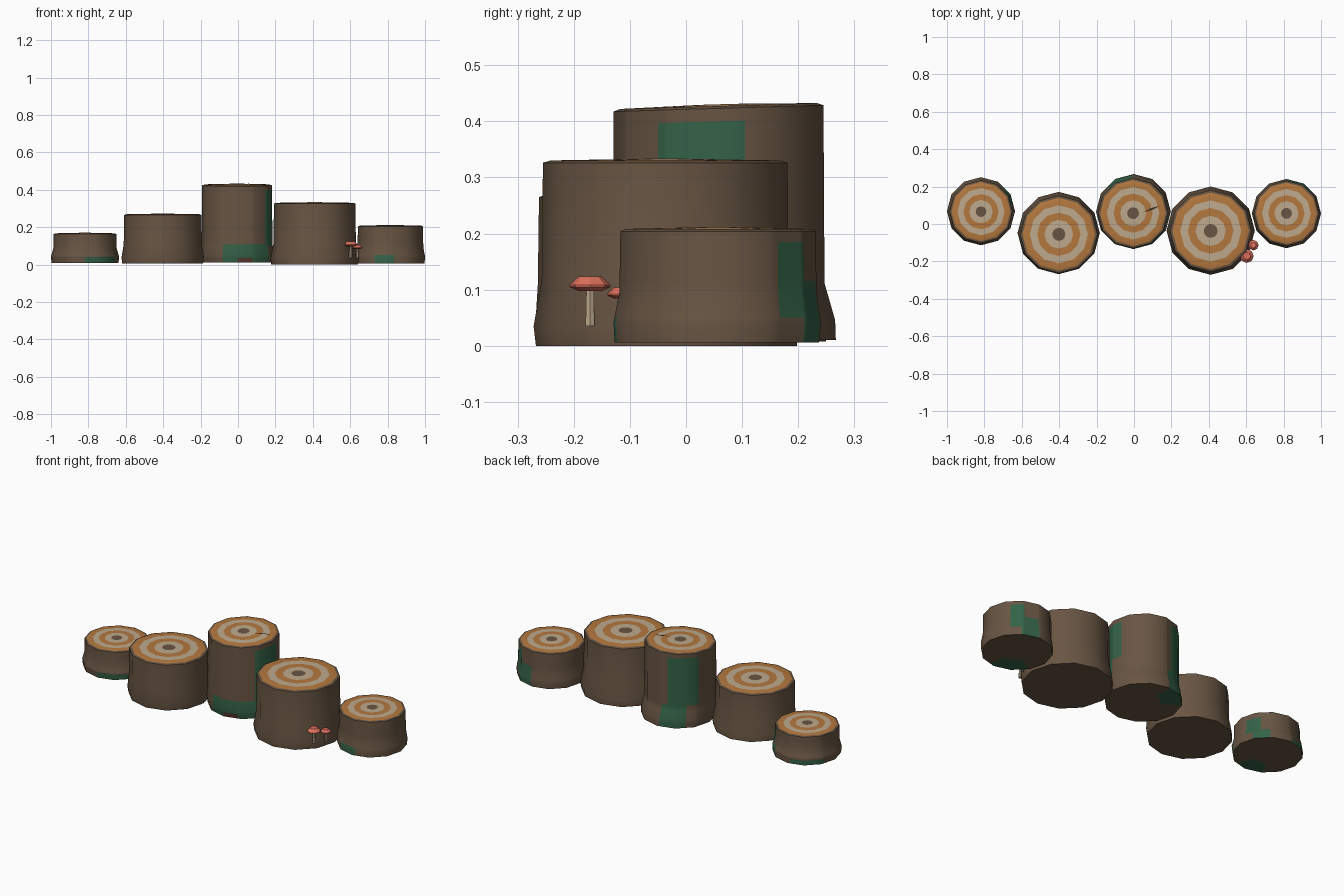
import bpy, bmesh, math
from mathutils import Vector

if "Cube" in bpy.data.objects:
    bpy.data.objects.remove(bpy.data.objects["Cube"])

SIDES = 12


def material(name, rgb):
    lin = [((c / 255 + 0.055) / 1.055) ** 2.4 for c in rgb]
    mat = bpy.data.materials.new(name)
    mat.use_nodes = True
    mat.diffuse_color = (*lin, 1)
    mat.node_tree.nodes["Principled BSDF"].inputs["Base Color"].default_value = (*lin, 1)
    return mat


bark = material("bark brown", (104, 85, 67))
ochre = material("ochre ring", (180, 120, 62))
cream = material("cream ring", (190, 170, 142))
moss = material("moss green", (52, 98, 72))
rust = material("rust spot", (92, 58, 48))
red = material("mushroom red", (222, 112, 92))
dark = material("crack brown", (62, 47, 36))
BARK, OCHRE, CREAM, MOSS, RUST = range(5)


def finish(name, bm, mats, angle=40):
    mesh = bpy.data.meshes.new(name)
    bmesh.ops.recalc_face_normals(bm, faces=bm.faces)
    bm.to_mesh(mesh)
    bm.free()
    ob = bpy.data.objects.new(name, mesh)
    bpy.context.collection.objects.link(ob)
    for m in mats:
        mesh.materials.append(m)
    bpy.ops.object.select_all(action="DESELECT")
    ob.select_set(True)
    bpy.context.view_layer.objects.active = ob
    bpy.ops.object.shade_smooth_by_angle(angle=math.radians(angle))
    return ob


def polygon_scale(deg):
    # distance to the edge of a unit polygon in a given direction
    step = 360 / SIDES
    half = math.radians(step / 2)
    return math.cos(half) / math.cos(math.radians(deg % step) - half)


def stump(name, base, top, r_base, r_top, z0, flare, height, tilt=0, patches=(), under=()):
    """Flared trunk with ringed top; patches are (angle, angle, z, z, material)."""
    profile = [(z0, r_base * 0.985), (z0 + 0.035, r_base), (flare, r_top * 1.01), (height, r_top)]
    cuts = {i * 360 / SIDES - 180 for i in range(SIDES)}
    cuts |= {a for p in patches for a in p[:2]} | {a for p in under for a in p}
    cuts = sorted(cuts)
    levels = sorted({p[0] for p in profile}
                    | {z for p in patches for z in p[2:4] if z0 + 0.004 < z < height})

    def radius(z):
        for (za, ra), (zb, rb) in zip(profile, profile[1:]):
            if z <= zb:
                return ra + (rb - ra) * (z - za) / (zb - za)
        return r_top

    bm = bmesh.new()

    def loop(r, z):
        t = min(1, max(0, (z - z0) / (flare - z0)))
        cx, cy = (b + (e - b) * t for b, e in zip(base, top))
        lean = tilt * min(1, (z - z0) / (height - z0))
        ring = []
        for a in cuts:
            d = r * polygon_scale(a)
            y = d * math.sin(math.radians(a))
            ring.append(bm.verts.new((cx + d * math.cos(math.radians(a)), cy + y, z + lean * y)))
        return ring

    def bridge(lower, upper, rule):
        n = len(cuts)
        for i in range(n):
            j = (i + 1) % n
            end = cuts[j] if j else 180
            f = bm.faces.new((lower[i], lower[j], upper[j], upper[i]))
            f.material_index = rule((cuts[i] + end) / 2)

    def wall_rule(z):
        def rule(a):
            hits = [p[4] for p in patches if p[0] < a < p[1] and p[2] < z < p[3]]
            return hits[-1] if hits else BARK
        return rule

    # underside
    start = loop(radius(z0), z0)
    inner = loop(radius(z0) * 0.45, z0)
    bridge(inner, start, lambda a: MOSS if any(p[0] < a < p[1] for p in under) else BARK)
    bm.faces.new(list(reversed(inner)))
    # wall
    ring = start
    for za, zb in zip(levels, levels[1:]):
        nxt = loop(radius(zb), zb)
        bridge(ring, nxt, wall_rule((za + zb) / 2))
        ring = nxt
    # bark rim, growth rings and heart
    for part, mat in ((0.94, BARK), (0.75, OCHRE), (0.56, CREAM), (0.37, OCHRE), (0.17, CREAM)):
        nxt = loop(r_top * part, height + 0.004 + 0.004 * (1 - part))
        bridge(ring, nxt, lambda a: mat)
        ring = nxt
    bm.faces.new(ring)
    return finish(name, bm, [bark, ochre, cream, moss, rust])


stump("far_right_stump", (-0.818, 0.07), (-0.818, 0.066), 0.182, 0.168, 0.008, 0.085, 0.163,
      patches=[(-90, -25, 0, 0.04, MOSS), (95, 155, 0, 0.035, MOSS), (11, 39, 0.05, 0.135, MOSS),
               (25, 55, 0, 0.06, MOSS)],
      under=[(-125, -70)])
stump("right_stump", (-0.403, -0.045), (-0.402, -0.055), 0.22, 0.207, 0.005, 0.11, 0.265)
stump("centre_stump", (-0.002, 0.07), (-0.005, 0.058), 0.2, 0.187, 0.01, 0.11, 0.423, tilt=0.03,
      patches=[(-114, -32, 0, 0.11, MOSS), (-36, 15, 0.2, 0.4, MOSS), (-36, -5, 0.1, 0.2, MOSS),
               (103, 156, 0.13, 0.4, MOSS), (93, 135, 0, 0.13, MOSS), (-90, -66, 0, 0.035, RUST)],
      under=[(95, 150)])
stump("left_stump", (0.41, -0.035), (0.41, -0.037), 0.236, 0.218, 0.0, 0.115, 0.326)
stump("far_left_stump", (0.815, 0.055), (0.815, 0.057), 0.185, 0.174, 0.006, 0.095, 0.204,
      patches=[(39, 62, 0.05, 0.185, MOSS), (58, 88, 0, 0.115, MOSS), (-118, -84, 0, 0.05, MOSS)],
      under=[(-150, -80)])


# crack in the top of the centre stump
bm = bmesh.new()
outline = [(0.05, 0.062), (0.095, 0.074), (0.14, 0.098), (0.09, 0.085)]
bm.faces.new([bm.verts.new((x, y, 0.432 + 0.03 * (y - 0.058))) for x, y in outline])
finish("top_crack", bm, [dark])


def lathe(name, centre, profile, sides, mat):
    bm = bmesh.new()
    rings = [[bm.verts.new(Vector(centre) + Vector((r * math.cos(math.tau * i / sides),
              r * math.sin(math.tau * i / sides), z))) for i in range(sides)] for r, z in profile]
    for lo, hi in zip(rings, rings[1:]):
        for i in range(sides):
            j = (i + 1) % sides
            bm.faces.new((lo[i], lo[j], hi[j], hi[i]))
    bm.faces.new(rings[0][::-1])
    bm.faces.new(rings[-1])
    finish(name, bm, [mat], 20)


def mushroom(name, x, y, z, height, r):
    cap = height - z
    lathe(name + "_stem", (x, y, 0), [(r * 0.25, z), (r * 0.2, height)], 6, cream)
    lathe(name + "_cap", (x, y, height),
          [(r * 0.55, -r * 0.2), (r, 0), (r, r * 0.08), (r * 0.55, r * 0.5)], 8, red)


mushroom("large_mushroom", 0.603, -0.171, 0.035, 0.105, 0.037)
mushroom("small_mushroom", 0.638, -0.113, 0.035, 0.09, 0.028)
